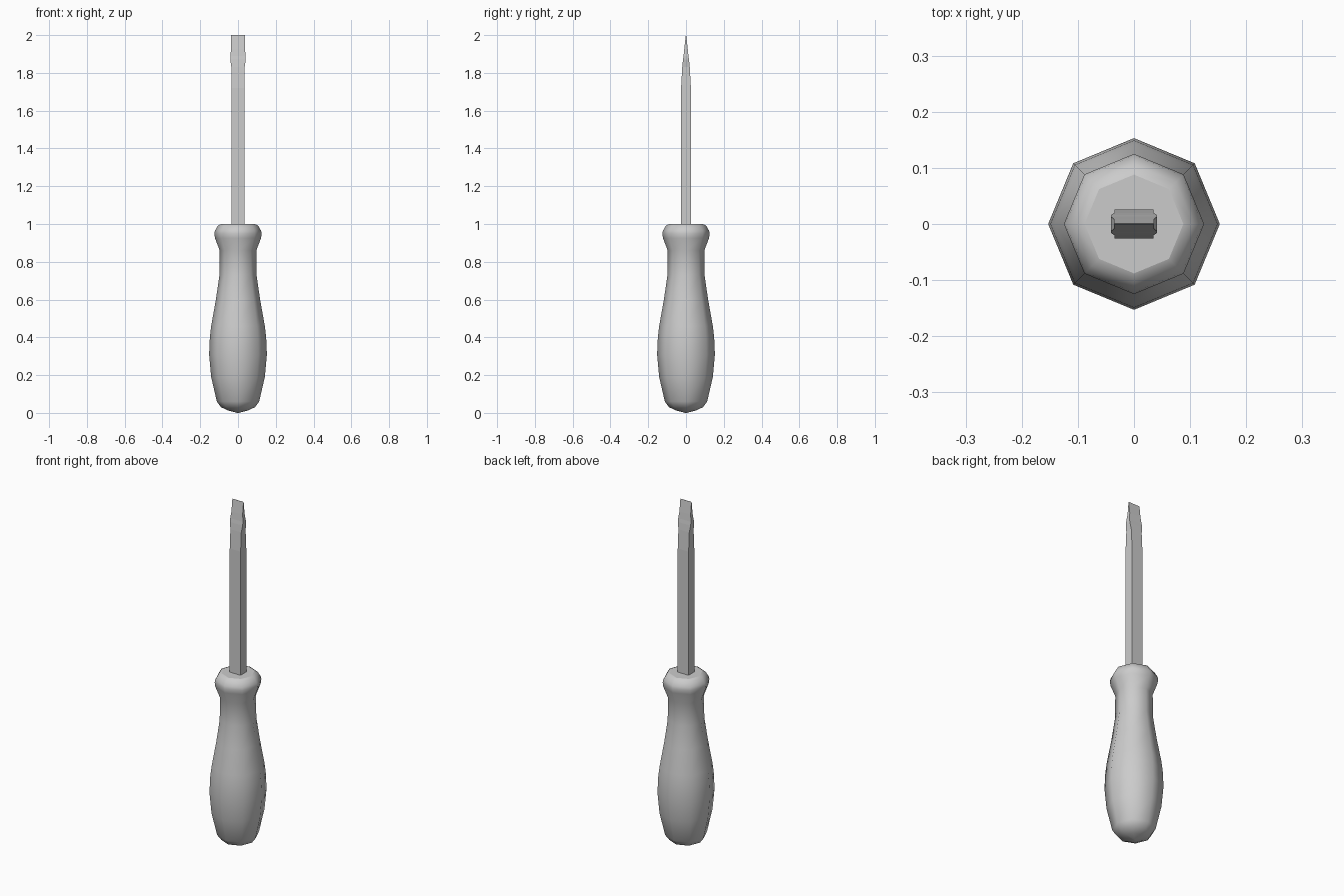
import bpy, bmesh
from math import cos, sin, pi

if "Cube" in bpy.data.objects:
    bpy.data.objects.remove(bpy.data.objects["Cube"])


def loft(name, rings, smooth):
    """Skin a stack of equal-sized point rings and cap both ends."""
    bm = bmesh.new()
    loops = [[bm.verts.new(p) for p in ring] for ring in rings]
    for a, b in zip(loops, loops[1:]):
        n = len(a)
        for i in range(n):
            j = (i + 1) % n
            bm.faces.new((a[i], a[j], b[j], b[i])).smooth = smooth
    bm.faces.new(loops[0][::-1]).smooth = smooth
    bm.faces.new(loops[-1])
    bmesh.ops.recalc_face_normals(bm, faces=bm.faces)
    mesh = bpy.data.meshes.new(name)
    bm.to_mesh(mesh)
    bm.free()
    obj = bpy.data.objects.new(name, mesh)
    bpy.context.collection.objects.link(obj)
    return obj


# Handle: eight-sided smooth-shaded turned profile (radius, z)
profile = [(0.004, 0.0), (0.05, 0.012), (0.09, 0.03), (0.112, 0.06),
           (0.142, 0.19), (0.153, 0.31), (0.149, 0.40), (0.142, 0.46),
           (0.117, 0.60), (0.098, 0.73), (0.097, 0.86), (0.122, 0.925),
           (0.125, 0.95), (0.122, 0.965), (0.106, 0.992), (0.088, 1.0)]
loft("handle", [[(r * cos(i * pi / 4), r * sin(i * pi / 4), z) for i in range(8)]
                for r, z in profile], True)

# Blade: rectangular bar flaring slightly, then tapering to a flat edge
sections = [(0.035, 0.026, 0.98), (0.035, 0.026, 1.72), (0.035, 0.020, 1.83),
            (0.041, 0.016, 1.87), (0.041, 0.013, 1.89), (0.036, 0.009, 1.93),
            (0.036, 0.0008, 2.0)]
loft("blade", [[(-x, -y, z), (x, -y, z), (x, y, z), (-x, y, z)]
               for x, y, z in sections], False)
